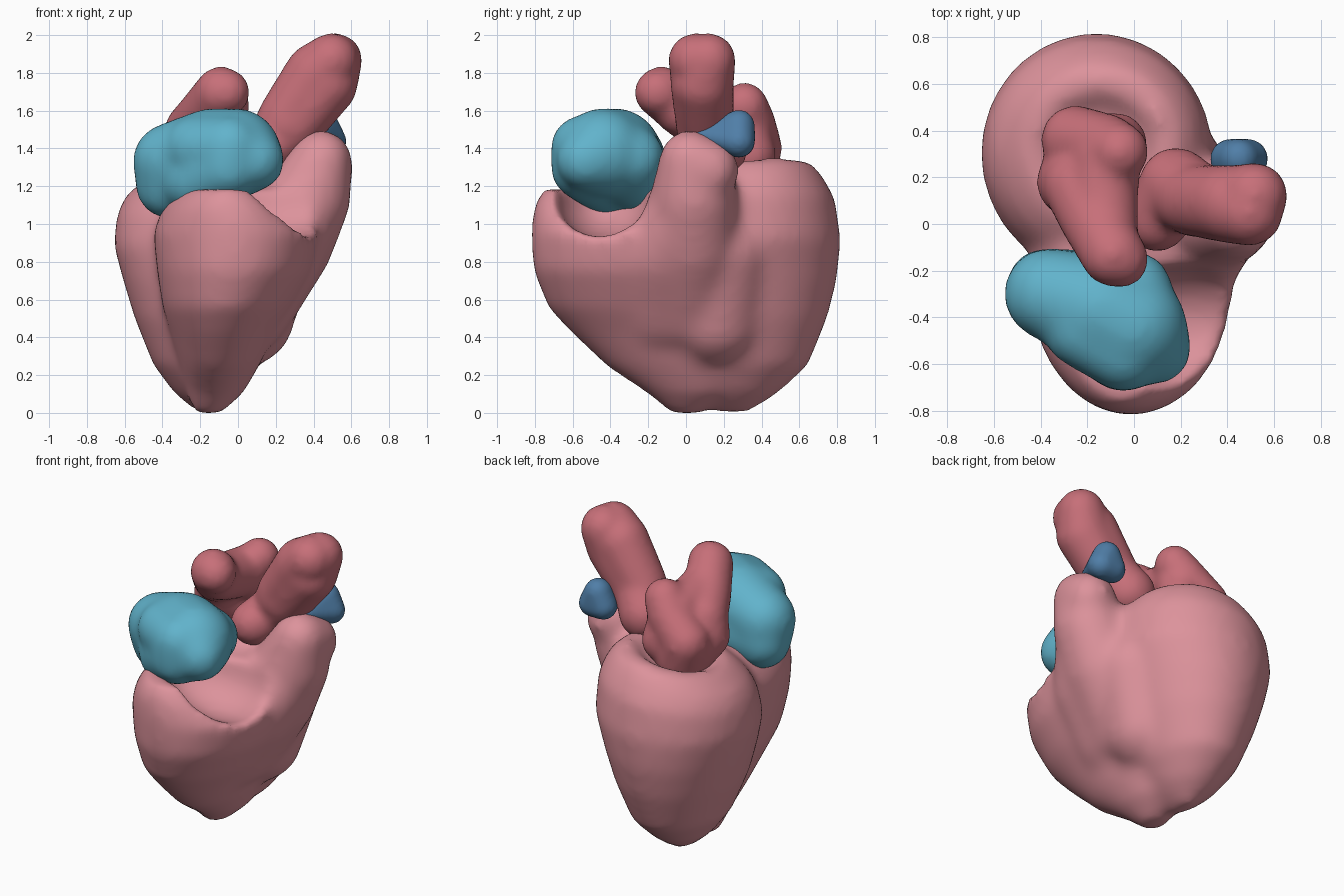
import bpy, bmesh, math
from mathutils import Vector, Matrix

if "Cube" in bpy.data.objects:
    bpy.data.objects.remove(bpy.data.objects["Cube"], do_unlink=True)

scene = bpy.context.scene
parts = []


def material(name, rgb):
    m = bpy.data.materials.new(name)
    m.use_nodes = True
    m.diffuse_color = (*rgb, 1)
    m.node_tree.nodes["Principled BSDF"].inputs["Base Color"].default_value = (*rgb, 1)
    return m


def ball(bm, centre, radii):
    mat = Matrix.Translation(centre) @ Matrix.Diagonal((*radii, 1))
    bmesh.ops.create_icosphere(bm, subdivisions=3, radius=1, matrix=mat)


def tube(bm, path, steps=8):
    """Overlapping balls along a path of (x, y, z, radius)."""
    for a, b in zip(path, path[1:]):
        a, b = Vector(a), Vector(b)
        for i in range(steps + 1):
            p = a.lerp(b, i / steps)
            ball(bm, p.xyz, [p.w + 0.01] * 3)


def loft(bm, rings, tilt=(0, 0), segments=40):
    """Closed skin over ellipses (z, cx, cy, rx, ry), tilting near the top."""
    loops = []
    for z, cx, cy, rx, ry in rings:
        k = max(0, z - 0.8) * 2
        loop = []
        for i in range(segments):
            a = math.tau * i / segments
            dx, dy = rx * math.cos(a), ry * math.sin(a)
            loop.append(bm.verts.new((cx + dx, cy + dy, z + k * (tilt[0] * dx + tilt[1] * dy))))
        loops.append(loop)
    for low, high in zip(loops, loops[1:]):
        for i in range(segments):
            j = (i + 1) % segments
            bm.faces.new((low[i], low[j], high[j], high[i]))
    bm.faces.new(loops[0][::-1])
    bm.faces.new(loops[-1])


def mesh_object(name, bm):
    me = bpy.data.meshes.new(name)
    bm.to_mesh(me)
    bm.free()
    ob = bpy.data.objects.new(name, me)
    scene.collection.objects.link(ob)
    return ob


def organic(name, bm, mat, voxel, relax, cutter=None):
    """Fuse the overlapping pieces into one soft skin."""
    ob = mesh_object(name, bm)

    def remesh():
        mod = ob.modifiers.new("fuse", 'REMESH')
        mod.mode = 'VOXEL'
        mod.voxel_size = voxel

    remesh()
    if cutter:
        cut = ob.modifiers.new("hollow", 'BOOLEAN')
        cut.operation = 'DIFFERENCE'
        cut.object = cutter
        remesh()
    soft = ob.modifiers.new("soften", 'SMOOTH')
    soft.factor = 0.5
    soft.iterations = relax
    dg = bpy.context.evaluated_depsgraph_get()
    dg.update()
    me = bpy.data.meshes.new_from_object(ob.evaluated_get(dg))
    ob.modifiers.clear()
    ob.data = me
    me.materials.clear()
    me.materials.append(mat)
    for p in me.polygons:
        p.use_smooth = True
        p.material_index = 0
    if cutter:
        bpy.data.objects.remove(cutter, do_unlink=True)
    parts.append(ob)


pink = material("muscle pink", (0.72, 0.29, 0.33))
red = material("vessel red", (0.57, 0.16, 0.19))
teal = material("chamber teal", (0.12, 0.45, 0.60))
blue = material("vessel blue", (0.08, 0.21, 0.39))

# Ventricles: rear lobe, front lobe and the outflow rising beside them
bm = bmesh.new()
loft(bm, [(0.0, -.17, .25, .05, .09), (.1, -.17, .27, .17, .22), (.25, -.17, .28, .28, .37),
          (.5, -.17, .28, .38, .47), (.7, -.17, .29, .44, .51), (.9, -.16, .3, .5, .52),
          (1.1, -.16, .31, .48, .48), (1.2, -.16, .31, .43, .42), (1.28, -.15, .32, .34, .35),
          (1.3, -.15, .32, .27, .26), (1.22, -.15, .32, .17, .16)], tilt=(.15, .1))
loft(bm, [(-.01, -.16, 0, .07, .08), (.1, -.12, .03, .15, .24), (.24, -.1, -.03, .21, .39),
          (.42, -.08, -.13, .28, .48), (.55, -.06, -.21, .34, .52), (.75, -.02, -.26, .41, .55),
          (.95, -.01, -.26, .44, .56), (1.08, -.04, -.28, .36, .53), (1.18, -.06, -.3, .25, .46)])
# Outflow, then the wall that blends it into both lobes
tube(bm, [(.03, 0, .57, .26), (.25, .03, .9, .25), (.37, .04, 1.13, .22),
          (.44, .02, 1.33, .155), (.45, .12, 1.28, .155)])
tube(bm, [(.0, -.12, .58, .28), (.2, -.12, .85, .25), (.3, -.03, 1.0, .22)])
tube(bm, [(.04, .16, .5, .25), (.16, .2, .85, .24)])
ball(bm, (.05, .06, 1.02), (.22, .22, .2))
bmesh.ops.recalc_face_normals(bm, faces=bm.faces)

# Scoop for the open bowl of the front lobe, spilling over its left side
scoop = bmesh.new()
ball(scoop, (.2, -.44, 1.17), (.42, .26, .26))
cutter = mesh_object("bowl_cutter", scoop)
cutter.hide_render = True
organic("ventricles", bm, pink, 0.028, 16, cutter)

# Rear vessel with two branching humps
bm = bmesh.new()
tube(bm, [(-.2, .33, 1.27, .15), (-.25, .36, 1.4, .14), (-.12, .34, 1.53, .125), (-.06, .31, 1.62, .115)])
tube(bm, [(-.2, .32, 1.27, .15), (-.27, .18, 1.38, .14), (-.24, .16, 1.49, .14), (-.18, .04, 1.56, .14),
          (-.09, -.13, 1.69, .13), (-.06, -.15, 1.69, .115)])
tube(bm, [(-.08, .34, 1.36, .13), (-.12, .28, 1.54, .14), (-.13, .12, 1.56, .14), (-.12, -.03, 1.6, .13)])
organic("rear_vessel", bm, red, 0.022, 12)

# Great vessel leaning up to the left, oval in section
bm = bmesh.new()
tube(bm, [(.1, .02, 1.34, .13), (.18, .17, 1.4, .15), (.27, .1, 1.53, .15)])
for s in (-1, 1):
    tube(bm, [(.18, .13, 1.4, .14), (.28 + .02 * s, .1, 1.54 - .02 * s, .145),
              (.44 + .025 * s, .085, 1.76 - .025 * s, .16), (.505 + .01 * s, .085 + .035 * s, 1.86, .135)])
organic("leaning_vessel", bm, red, 0.022, 10)

# Arched upper chamber over the bowl
bm = bmesh.new()
tube(bm, [(-.37, -.28, 1.19, .16), (-.36, -.3, 1.33, .19), (-.14, -.37, 1.37, .23),
          (-.01, -.44, 1.37, .23), (.09, -.53, 1.33, .15)])
tube(bm, [(-.38, -.27, 1.21, .16), (-.1, -.28, 1.24, .16), (-.01, -.29, 1.34, .17)])
tube(bm, [(-.22, -.42, 1.22, .17), (-.05, -.55, 1.29, .16), (-.04, -.55, 1.4, .16), (-.22, -.45, 1.4, .16)])
organic("upper_chamber", bm, teal, 0.025, 20)

# Wedge-shaped cap behind the outflow: a hull from a narrow tip to a domed back
bm = bmesh.new()
ball(bm, (.44, .06, 1.465), [.025] * 3)
for x, z in ((.45, 1.515), (.41, 1.43), (.49, 1.43)):
    ball(bm, (x, .28, z), [.085] * 3)
hull = bmesh.ops.convex_hull(bm, input=bm.verts)
bmesh.ops.delete(bm, geom=hull["geom_interior"], context='VERTS')
organic("outflow_cap", bm, blue, 0.015, 8)

# Rest the lowest point on the ground
low = min(v.co.z for ob in parts for v in ob.data.vertices)
for ob in parts:
    ob.data.transform(Matrix.Translation((0, 0, -low)))
